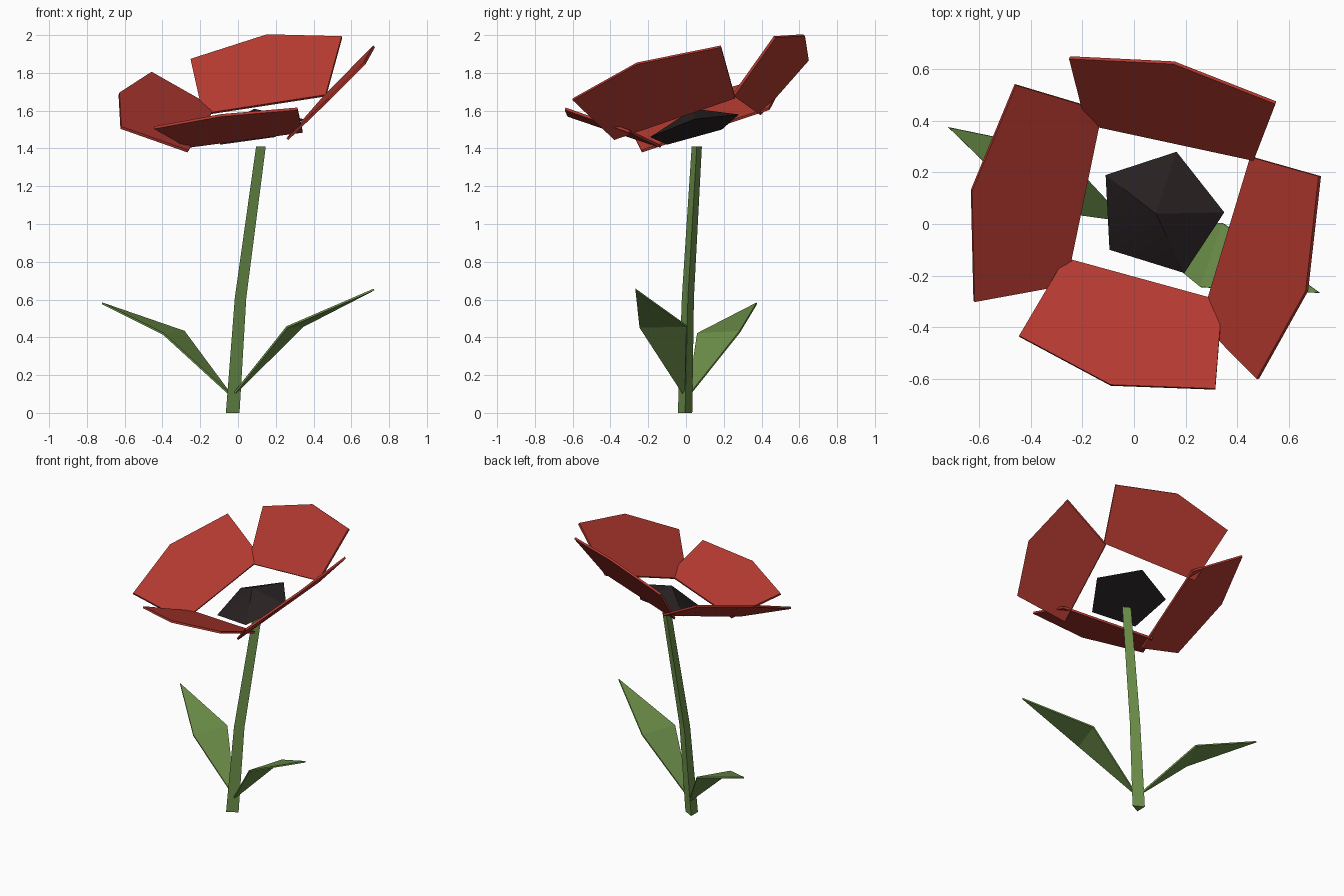
import bpy
import math
from mathutils import Vector

cube = bpy.data.objects.get("Cube")
if cube:
    bpy.data.objects.remove(cube, do_unlink=True)


def make_material(name, rgb):
    mat = bpy.data.materials.new(name)
    mat.use_nodes = True
    mat.diffuse_color = (*rgb, 1)
    mat.node_tree.nodes["Principled BSDF"].inputs["Base Color"].default_value = (*rgb, 1)
    return mat


RED = make_material("petal red", (0.46, 0.042, 0.03))
GREEN = make_material("leaf green", (0.15, 0.275, 0.067))
BLACK = make_material("centre black", (0.021, 0.015, 0.016))


def make_object(name, points, faces, mat, thickness=0, smooth=0):
    mesh = bpy.data.meshes.new(name)
    mesh.from_pydata(points, [], faces)
    mesh.materials.append(mat)
    obj = bpy.data.objects.new(name, mesh)
    bpy.context.collection.objects.link(obj)
    if thickness:
        solid = obj.modifiers.new("thickness", "SOLIDIFY")
        solid.thickness = thickness
        solid.offset = 0
    if smooth:
        bpy.ops.object.select_all(action="DESELECT")
        obj.select_set(True)
        bpy.context.view_layer.objects.active = obj
        bpy.ops.object.shade_smooth_by_angle(angle=math.radians(smooth))
    return obj


# Petals: tilted five-sided plates, inner edge last, counter-clockwise from above
petals = {
    "back_petal": [(0.55, 0.47, 1.99), (0.155, 0.625, 2.0), (-0.25, 0.645, 1.87),
                   (-0.185, 0.39, 1.58), (0.465, 0.25, 1.68)],
    "right_petal": [(-0.46, 0.54, 1.80), (-0.63, 0.13, 1.69), (-0.62, -0.30, 1.51),
                    (-0.265, -0.235, 1.385), (-0.125, 0.44, 1.61)],
    "front_petal": [(-0.445, -0.435, 1.51), (-0.09, -0.625, 1.575), (0.315, -0.64, 1.61),
                    (0.342, -0.30, 1.49), (-0.267, -0.133, 1.41)],
    "left_petal": [(0.48, -0.60, 1.66), (0.67, -0.26, 1.85), (0.72, 0.185, 1.94),
                   (0.455, 0.26, 1.67), (0.262, -0.38, 1.45)],
}
for name, points in petals.items():
    make_object(name, points, [range(5)], RED, thickness=0.014)

# Flower centre: shallow five-sided cone with a flat underside
rim = [(-0.11, 0.19, 1.5), (-0.095, -0.1, 1.42), (0.195, -0.19, 1.46),
       (0.35, 0.045, 1.555), (0.165, 0.28, 1.58)]
sides = [(i, (i + 1) % 5, 5) for i in range(5)]
make_object("flower_centre", rim + [(0.085, 0.04, 1.61)],
            sides + [(4, 3, 2, 1, 0)], BLACK, smooth=30)

# Stem: tapering three-sided prism along a bent path
section = [Vector((-0.45, -0.5, 0)), Vector((0.5, 0, 0)), Vector((-0.45, 0.5, 0))]
path = [((-0.03, -0.005, 0), 0.076), ((0.012, 0.01, 0.61), 0.064), ((0.12, 0.057, 1.41), 0.054)]
points = [Vector(centre) + corner * size for centre, size in path for corner in section]
faces = [(2, 1, 0), (6, 7, 8)]
for ring in (0, 3):
    for i in range(3):
        j = (i + 1) % 3
        faces.append((ring + i, ring + j, ring + j + 3, ring + i + 3))
make_object("stem", points, faces, GREEN)

# Leaves: thin blades folded across the widest line
leaves = {
    "left_leaf": [(-0.035, -0.005, 0.085), (0.26, -0.245, 0.455),
                  (0.72, -0.267, 0.653), (0.345, 0.003, 0.46)],
    "right_leaf": [(-0.03, 0.01, 0.085), (-0.285, 0.285, 0.43),
                   (-0.72, 0.375, 0.58), (-0.395, 0.06, 0.418)],
}
for name, points in leaves.items():
    make_object(name, points, [(0, 1, 3), (1, 2, 3)], GREEN, thickness=0.01)
